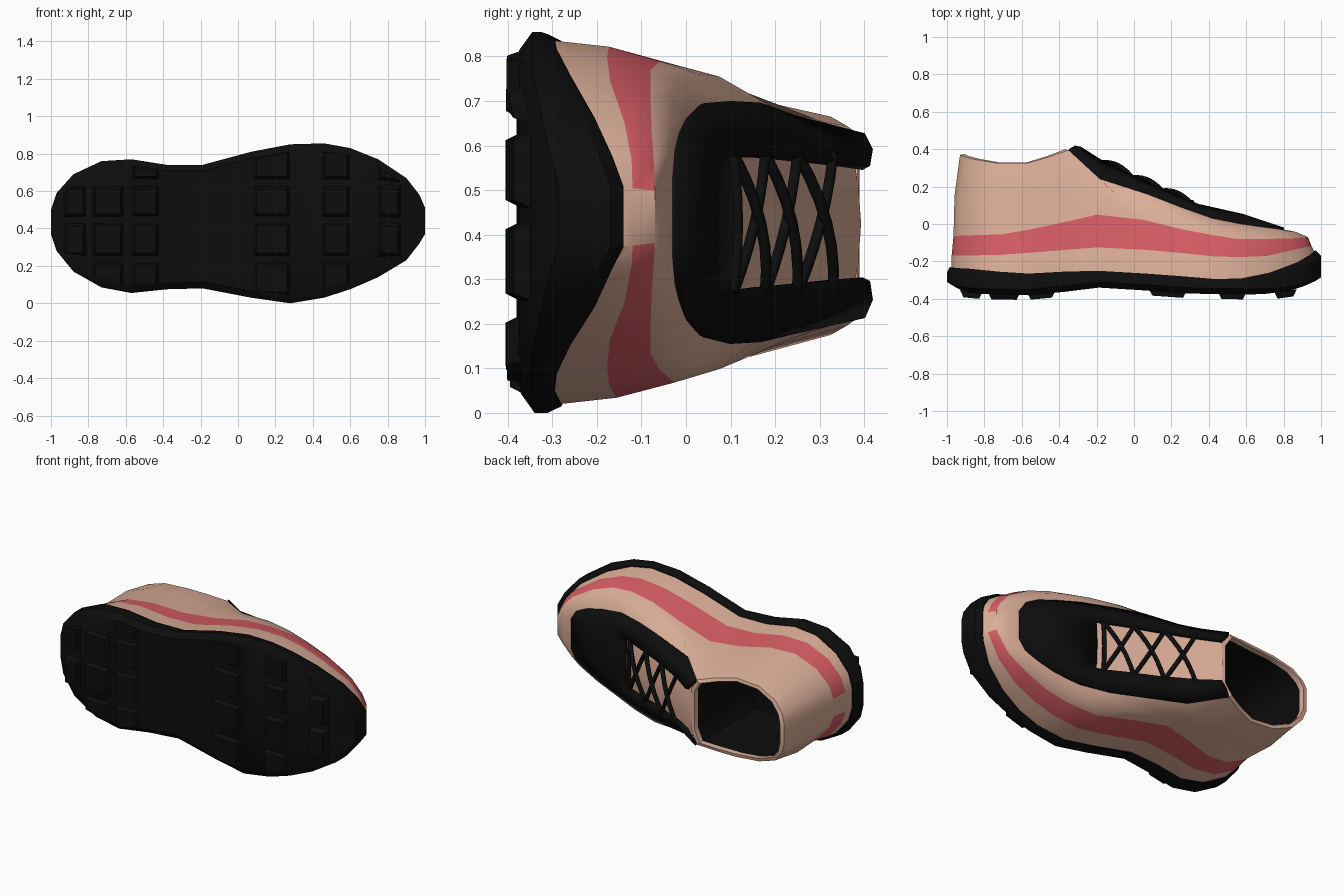
import bpy, bmesh
from mathutils import Vector

if "Cube" in bpy.data.objects:
    bpy.data.objects.remove(bpy.data.objects["Cube"])


def material(name, rgb):
    m = bpy.data.materials.new(name)
    m.diffuse_color = (*rgb, 1)
    m.use_nodes = True
    m.node_tree.nodes["Principled BSDF"].inputs["Base Color"].default_value = m.diffuse_color
    return m


BLACK = material("black", (0.004, 0.004, 0.004))
TAN = material("tan", (0.72, 0.43, 0.32))
RED = material("red", (0.68, 0.11, 0.13))


def make(name, verts, faces, mats, idx=None, angle=0.6, recalc=True):
    me = bpy.data.meshes.new(name)
    me.from_pydata([tuple(v) for v in verts], [], faces)
    for m in mats:
        me.materials.append(m)
    if idx:
        me.polygons.foreach_set("material_index", idx)
    bm = bmesh.new()
    bm.from_mesh(me)
    if recalc:
        bmesh.ops.recalc_face_normals(bm, faces=bm.faces)
    bm.to_mesh(me)
    bm.free()
    ob = bpy.data.objects.new(name, me)
    bpy.context.collection.objects.link(ob)
    bpy.ops.object.select_all(action='DESELECT')
    ob.select_set(True)
    bpy.context.view_layer.objects.active = ob
    bpy.ops.object.shade_smooth_by_angle(angle=angle)
    return ob


def interp(table, x, col=1):
    if x <= table[0][0]:
        return table[0][col]
    for a, b in zip(table, table[1:]):
        if x <= b[0]:
            f = (x - a[0]) / max(b[0] - a[0], 1e-6)
            return a[col] + f * (b[col] - a[col])
    return table[-1][col]


def loop(rows):
    """Closed ring from stations (x, y, z_low, z_high)."""
    return ([Vector((x, y, a)) for x, y, a, b in rows] +
            [Vector((x, y, b)) for x, y, a, b in reversed(rows)])


def bands(count, n, closed=True):
    """Quads joining successive rings of n points."""
    return [(r * n + j, r * n + (j + 1) % n, (r + 1) * n + (j + 1) % n, (r + 1) * n + j)
            for r in range(count - 1) for j in range(n if closed else n - 1)]


def cap(start, n):
    """Quads across a station ring, low side to high side."""
    return [(start + i, start + i + 1, start + n - 2 - i, start + n - 1 - i) for i in range(n // 2 - 1)]


# Footprint: x, z_low, z_high, sole bottom y, sole top y
FOOT = [(-1, .37, .50, -.34, -.23), (-.97, .28, .59, -.355, -.235), (-.88, .17, .69, -.372, -.24),
        (-.73, .085, .76, -.378, -.255), (-.57, .055, .77, -.38, -.265), (-.38, .075, .74, -.362, -.255),
        (-.19, .08, .74, -.34, -.25), (.07, .03, .81, -.355, -.265), (.28, 0, .85, -.37, -.28),
        (.46, .03, .855, -.375, -.295), (.60, .075, .83, -.377, -.29), (.75, .14, .77, -.375, -.26),
        (.90, .23, .67, -.355, -.205), (.97, .32, .58, -.335, -.165), (1, .37, .51, -.315, -.14)]
N = 2 * len(FOOT)


def foot_ring(xa, xb, s, yfun):
    rows = []
    for x, a, b, y0, y1 in FOOT:
        c, h = (a + b) / 2, (b - a) / 2 * s
        nx = xa + (x + 1) / 2 * (xb - xa)
        rows.append((nx, yfun(nx, y0, y1), c - h, c + h))
    return loop(rows)


# Sole
rings = [foot_ring(-.95, .93, .90, lambda x, a, b: a),
         foot_ring(-1, 1, 1, lambda x, a, b: a + .03),
         foot_ring(-1, 1, 1, lambda x, a, b: b - .03),
         foot_ring(-.985, .97, .965, lambda x, a, b: b)]
make("sole", sum(rings, []), bands(4, N) + cap(0, N) + cap(3 * N, N), [BLACK])

# Tread pads
verts, faces = [], []
for xa, xb in [(-.93, -.81), (-.78, -.61), (-.57, -.42), (.08, .28), (.45, .60), (.75, .87)]:
    for za, zb in [(.04, .22), (.25, .43), (.46, .63), (.66, .82)]:
        base = len(verts)
        for grow, dy in [(0, .01), (-.018, -.026)]:
            for x, k in [(xa - grow, 0), (xb + grow, 0), (xb + grow, 1), (xa - grow, 1)]:
                lo, hi = interp(FOOT, x, 1) + .04, interp(FOOT, x, 2) - .04
                z = (zb + grow) if k else (za - grow)
                verts.append((x, interp(FOOT, x, 3) + dy, min(max(z, lo), hi)))
        if abs(verts[base + 3][2] - verts[base][2]) < .05:
            del verts[base:]
            continue
        faces += [tuple(base + i for i in f) for f in bands(2, 4) + [(3, 2, 1, 0), (4, 5, 6, 7)]]
make("tread_pads", verts, faces, [BLACK], angle=.4)

# Upper: sole line, stripe bottom, stripe top, bulge, collar / overlay edge
LOW = [(-1, -.17), (-.7, -.165), (-.45, -.145), (-.2, -.125), (.1, -.14), (.5, -.18), (.72, -.17), (.93, -.12)]
HIGH = [(-1, -.065), (-.7, -.055), (-.5, -.02), (-.2, .05), (.07, .02), (.3, -.04), (.55, -.08), (.8, -.08), (.93, -.07)]
EDGE = [(-.93, .37, .36, .50), (-.91, .36, .30, .55), (-.85, .345, .235, .61), (-.73, .325, .19, .655),
        (-.57, .325, .175, .665), (-.45, .36, .195, .645), (-.35, .395, .22, .62), (-.18, .24, .185, .66),
        (.07, .16, .165, .69), (.25, .09, .16, .695), (.42, .03, .175, .69), (.57, 0, .21, .66),
        (.68, -.015, .25, .63), (.76, -.025, .29, .59), (.80, -.03, .35, .53)]
r0 = foot_ring(-.975, .965, .955, lambda x, a, b: b - .01)
r1 = foot_ring(-.975, .95, .92, lambda x, a, b: interp(LOW, x))
r2 = foot_ring(-.965, .93, .84, lambda x, a, b: interp(HIGH, x))
r4 = loop(EDGE)
mid = Vector((0, 0, .42))
r3 = []
for p, q in zip(r2, r4):
    m = (p + q) / 2
    m.z += (m.z - .42) * .06
    m.x += -.012 if m.x < -.85 else 0
    m.y += .008 if m.x > 0 else 0
    r3.append(m)
half = N // 2
idx = [1 if r == 1 and j not in (half - 1, N - 1) else 0 for r in range(4) for j in range(N)]
make("upper", r0 + r1 + r2 + r3 + r4, bands(5, N), [TAN, RED], idx)

# Lace overlay (eyestay and toe cap)
THROAT = [(-.29, .405, .30, .55), (-.18, .335, .295, .56), (.03, .23, .285, .57), (.19, .16, .28, .575),
          (.29, .115, .275, .575), (.35, .09, .275, .575), (.35, .092, .33, .53), (.35, .094, .37, .48),
          (.35, .095, .41, .44)]
outer, inner = loop(EDGE[6:]), loop(THROAT)
middle = [(p + q) / 2 + Vector((0, .012, 0)) for p, q in zip(outer, inner)]
ov = make("lace_overlay", outer + middle + inner, bands(3, 18, False), [BLACK])
sol = ov.modifiers.new("thickness", 'SOLIDIFY')
sol.thickness, sol.offset = .022, 0

# Tongue
tongue = []
for x in (-.31, -.18, .03, .19, .37):
    y = interp(THROAT[:6], x) - .018
    tongue += [Vector((x, y + d, z)) for z, d in [(.25, -.015), (.34, 0), (.425, .006), (.51, 0), (.60, -.015)]]
make("tongue", tongue, bands(5, 5, False), [TAN])

# Collar rim and dark lining
collar = ([Vector((x, y, a)) for x, y, a, b in reversed(EDGE[:7])] +
          [Vector((x, y, b)) for x, y, a, b in EDGE[:7]] +
          [Vector((-.305, .385, .55)), Vector((-.305, .385, .30))])
n = len(collar)


def scaled(s, y=None, dy=0):
    return [Vector((-.61 + (p.x + .61) * s, p.y + dy if y is None else y, .42 + (p.z - .42) * s)) for p in collar]


make("collar_rim", collar + scaled(.92, dy=.004) + scaled(.92, dy=-.03), bands(3, n), [TAN])
make("lining", scaled(.925, dy=-.01) + scaled(1.0, y=.1) + scaled(1.0, y=-.2),
     bands(3, n) + [tuple(range(2 * n, 3 * n))], [BLACK])


# Laces
def lace(name, points):
    cu = bpy.data.curves.new(name, 'CURVE')
    cu.dimensions = '3D'
    cu.bevel_depth, cu.bevel_resolution = .013, 1
    sp = cu.splines.new('POLY')
    sp.points.add(len(points) - 1)
    for p, co in zip(sp.points, points):
        p.co = (*co, 1)
    cu.materials.append(BLACK)
    bpy.context.collection.objects.link(bpy.data.objects.new(name, cu))


def lace_path(xa, xb, za, zb, lift):
    pts = []
    for i in range(7):
        f = i / 6
        x = xa + (xb - xa) * f
        pts.append((x, interp(THROAT[:6], x) + lift * 4 * f * (1 - f), za + (zb - za) * f))
    return pts


ROWS = [.31, .15, -.01, -.17]
lace("lace_bar", lace_path(.31, .31, .27, .58, .01))
for i, (xa, xb) in enumerate(zip(ROWS, ROWS[1:])):
    lace(f"lace_cross_{i}_a", lace_path(xa, xb, .27, .58, .012))
    lace(f"lace_cross_{i}_b", lace_path(xa, xb, .58, .27, .026))
